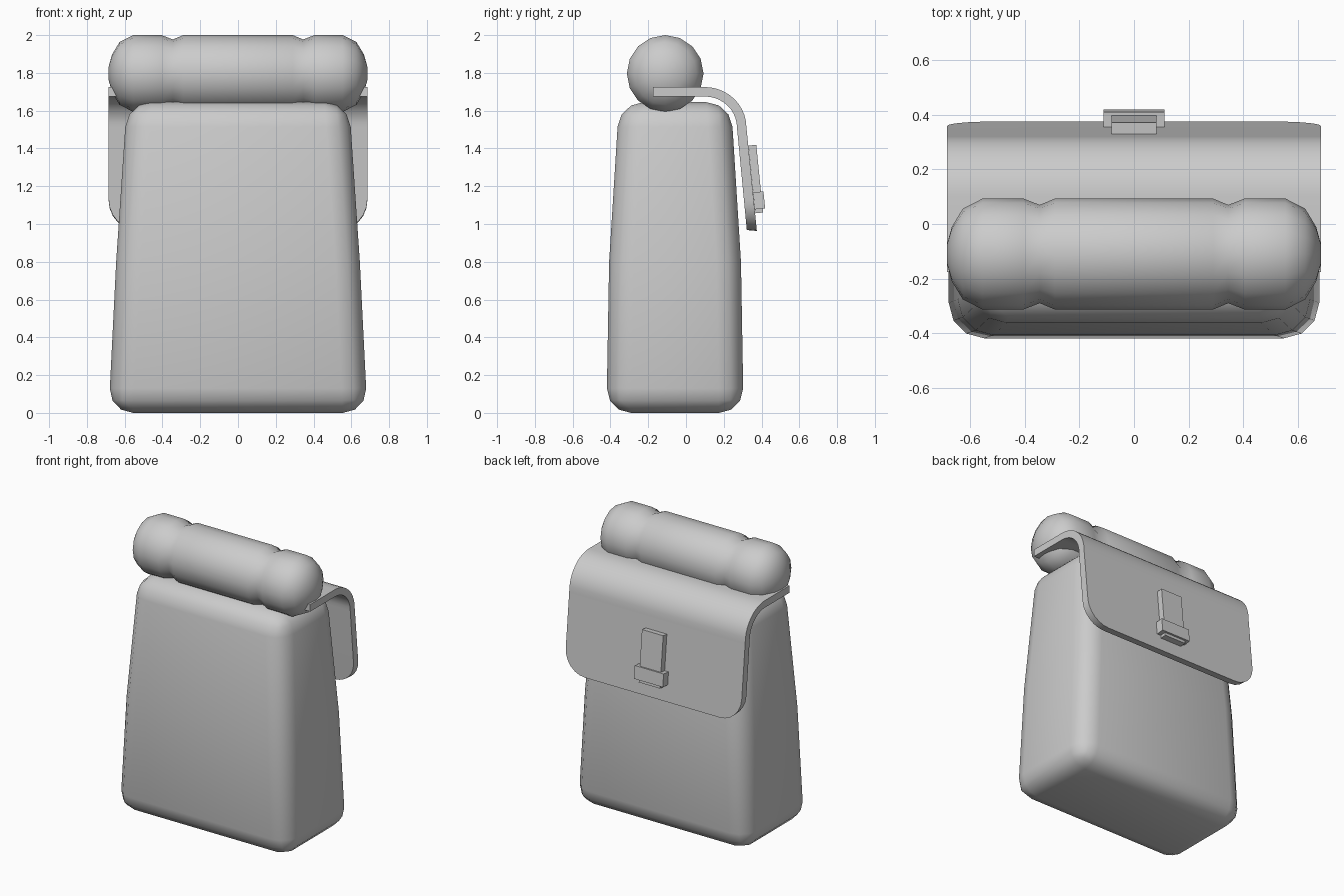
import bpy, bmesh, math
from mathutils import Matrix

cube = bpy.data.objects.get("Cube")
if cube:
    bpy.data.objects.remove(cube, do_unlink=True)


def finish(name, bm, smooth=None):
    mesh = bpy.data.meshes.new(name)
    bm.to_mesh(mesh)
    bm.free()
    obj = bpy.data.objects.new(name, mesh)
    bpy.context.collection.objects.link(obj)
    if smooth:
        bpy.ops.object.select_all(action='DESELECT')
        obj.select_set(True)
        bpy.context.view_layer.objects.active = obj
        bpy.ops.object.shade_smooth_by_angle(angle=math.radians(smooth))
    return obj


def loft(rings):
    """Join equal-sized rings of points into a closed solid."""
    bm = bmesh.new()
    loops = [[bm.verts.new(p) for p in ring] for ring in rings]
    n = len(loops[0])
    for a, b in zip(loops, loops[1:]):
        for i in range(n):
            j = (i + 1) % n
            bm.faces.new((a[i], a[j], b[j], b[i]))
    bm.faces.new(loops[0])
    bm.faces.new(loops[-1])
    bmesh.ops.recalc_face_normals(bm, faces=bm.faces)
    bm.normal_update()
    return bm


# Bag body: tapered box with a slight belly and rounded edges
CORNERS = [(-1, -1), (1, -1), (1, 1), (-1, 1)]
body_rings = [[(sx * hx, -0.058 + sy * hy, z) for sx, sy in CORNERS]
              for z, hx, hy in [(0, 0.685, 0.363), (0.8, 0.645, 0.349), (1.645, 0.588, 0.296)]]
bm = loft(body_rings)
sharp = [e for e in bm.edges if e.calc_face_angle() > math.radians(40)]
bmesh.ops.bevel(bm, geom=sharp, offset=0.13, offset_type='OFFSET',
                segments=3, profile=0.5, affect='EDGES')
finish("bag_body", bm, 50)

# Flap: bent sheet over the top and down the back, lower corners rounded
def bend(ry, rz, steps=10):
    angles = [math.pi / 2 * i / steps for i in range(steps + 1)]
    return [(0.1 + ry * math.sin(a), 1.51 + rz * math.cos(a)) for a in angles]


outer = [(-0.175, 1.725)] + bend(0.22, 0.215) + [(0.375, 0.963)]
inner = [(-0.175, 1.675)] + bend(0.17, 0.165) + [(0.322, 0.968)]
section = outer + inner[::-1]
bm = loft([[(x, y, z) for y, z in section] for x in (-0.685, 0.685)])
corners = [e for e in bm.edges
           if all(v.co.z < 1 for v in e.verts)
           and abs(e.verts[0].co.x - e.verts[1].co.x) < 0.01]
bmesh.ops.bevel(bm, geom=corners, offset=0.16, offset_type='OFFSET',
                segments=6, profile=0.5, affect='EDGES')
finish("flap", bm, 30)

# Bedroll: lathed around x, with two pinched grooves and domed ends
half = [(0.29, 0.203), (0.345, 0.18), (0.405, 0.203), (0.555, 0.203),
        (0.627, 0.166), (0.667, 0.1), (0.685, 0.035)]
profile = [(-x, r) for x, r in reversed(half)] + half
SIDES = 16
roll_rings = [[(x, -0.11 + r * math.sin(2 * math.pi * i / SIDES),
                1.797 + r * math.cos(2 * math.pi * i / SIDES)) for i in range(SIDES)]
              for x, r in profile]
finish("bedroll", loft(roll_rings), 60)

# Clasp: strap and buckle lying against the sloping flap
def clasp_block(name, size, y, z):
    bm = bmesh.new()
    bmesh.ops.create_cube(bm, size=1)
    bmesh.ops.scale(bm, vec=size, verts=bm.verts)
    tilt = Matrix.Rotation(math.atan(0.1), 4, 'X')
    bmesh.ops.transform(bm, matrix=Matrix.Translation((0, y, z)) @ tilt, verts=bm.verts)
    finish(name, bm)


clasp_block("clasp_strap", (0.165, 0.042, 0.36), 0.369, 1.238)
clasp_block("clasp_buckle", (0.225, 0.055, 0.09), 0.387, 1.125)
